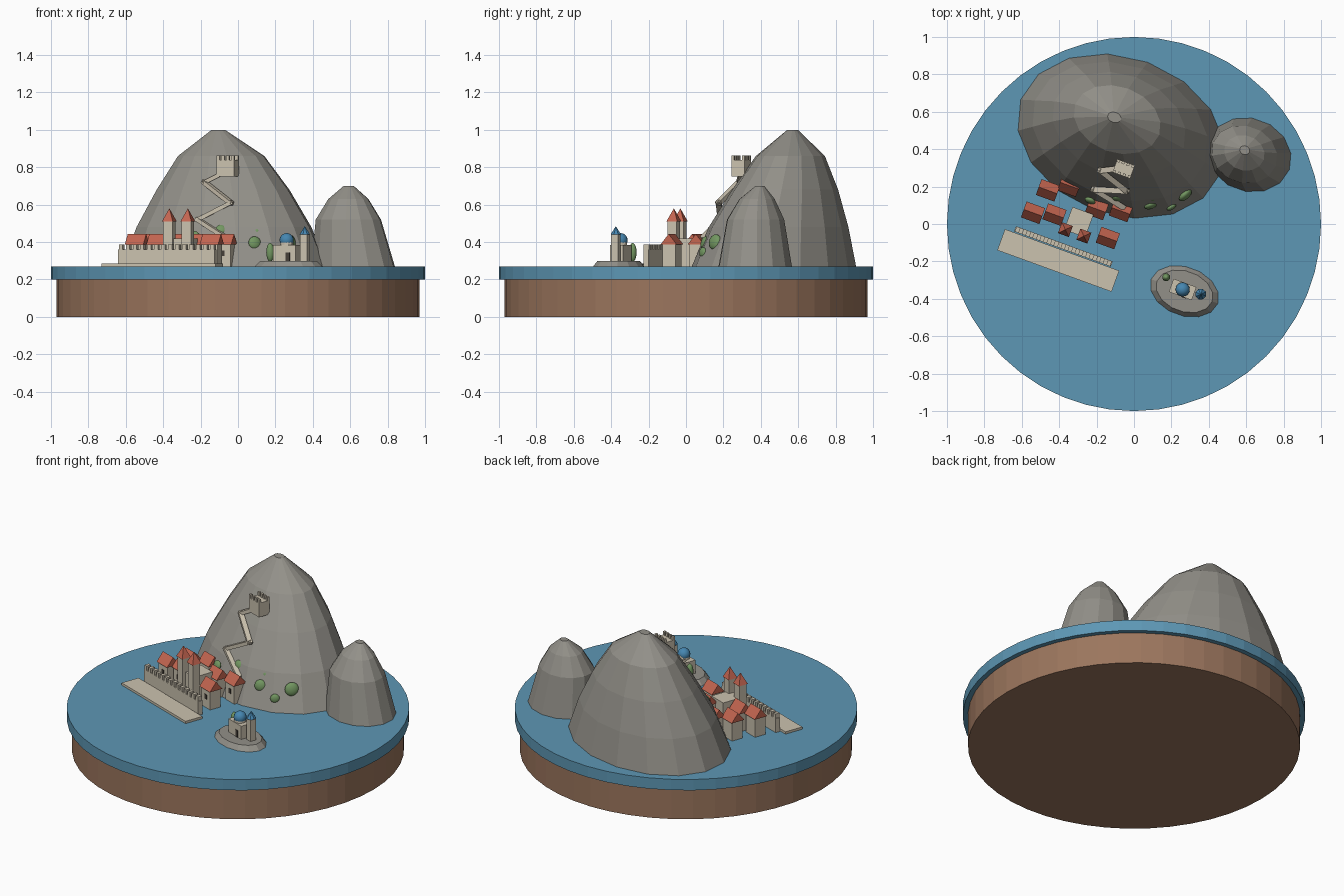
import bpy, bmesh, math
from mathutils import Matrix, Vector

cube = bpy.data.objects.get("Cube")
if cube:
    bpy.data.objects.remove(cube, do_unlink=True)

TILT = math.radians(-20)   # shared heading of the town and the rocks
SEA = 0.27                 # water level


def material(name, rgb):
    m = bpy.data.materials.new(name)
    m.use_nodes = True
    m.diffuse_color = (*rgb, 1)
    m.node_tree.nodes["Principled BSDF"].inputs["Base Color"].default_value = (*rgb, 1)
    return m


EARTH = material("earth brown", (0.33, 0.18, 0.11))
WATER = material("sea blue", (0.11, 0.31, 0.46))
ROCK = material("rock grey", (0.29, 0.28, 0.25))
STONE = material("pale stone", (0.60, 0.54, 0.43))
TILE = material("red tile", (0.55, 0.13, 0.08))
BLUE = material("dome blue", (0.06, 0.24, 0.44))
LEAF = material("leaf green", (0.17, 0.31, 0.12))
DARK = material("dark opening", (0.06, 0.05, 0.04))


def finish(name, bm, mat, smooth=False):
    bmesh.ops.recalc_face_normals(bm, faces=bm.faces)
    me = bpy.data.meshes.new(name)
    bm.to_mesh(me)
    bm.free()
    me.materials.append(mat)
    for p in me.polygons:
        p.use_smooth = smooth
    ob = bpy.data.objects.new(name, me)
    bpy.context.collection.objects.link(ob)
    return ob


def place(x, y, z, rot=TILT):
    return Matrix.Translation((x, y, z)) @ Matrix.Rotation(rot, 4, "Z")


def add_box(bm, frame, size, offset=(0, 0, 0)):
    """Box standing on the frame's ground at the offset."""
    w, d, h = size
    centre = Vector(offset) + Vector((0, 0, h / 2))
    bmesh.ops.create_cube(bm, size=1, matrix=frame @ Matrix.Translation(centre)
                          @ Matrix.Diagonal((w, d, h, 1)))


def box(name, frame, size, mat, offset=(0, 0, 0)):
    bm = bmesh.new()
    add_box(bm, frame, size, offset)
    return finish(name, bm, mat)


def cone(name, frame, r1, r2, h, sides, mat, turn=0.0):
    bm = bmesh.new()
    bmesh.ops.create_cone(bm, cap_ends=True, segments=sides, radius1=r1, radius2=r2, depth=h,
                          matrix=frame @ Matrix.Translation((0, 0, h / 2)) @ Matrix.Rotation(turn, 4, "Z"))
    return finish(name, bm, mat)


def rock(name, rings, a, b, sides):
    """Stack of tilted elliptical rings: (x, y, z, scale)."""
    bm = bmesh.new()
    loops = []
    for x, y, z, s in rings:
        frame = place(x, y, z)
        angles = [math.tau * i / sides for i in range(sides)]
        loops.append([bm.verts.new(frame @ Vector((a * s * math.cos(t), b * s * math.sin(t), 0)))
                      for t in angles])
    for low, high in zip(loops, loops[1:]):
        for i in range(sides):
            j = (i + 1) % sides
            bm.faces.new((low[i], low[j], high[j], high[i]))
    bm.faces.new(loops[0])
    bm.faces.new(loops[-1])
    return finish(name, bm, ROCK)


def blob(name, centre, scale, normal, mat):
    bm = bmesh.new()
    turn = Vector(normal).to_track_quat("Z", "Y").to_matrix().to_4x4()
    bmesh.ops.create_uvsphere(bm, u_segments=16, v_segments=10, radius=1,
                              matrix=Matrix.Translation(centre) @ turn @ Matrix.Diagonal((*scale, 1)))
    return finish(name, bm, mat, True)


def gable(name, frame, w, d, h):
    """Ridge roof running along the frame's x."""
    bm = bmesh.new()
    ends = []
    for x in (-w / 2, w / 2):
        ends.append([bm.verts.new(frame @ Vector(p))
                     for p in ((x, -d / 2, 0), (x, d / 2, 0), (x, 0, h))])
    bm.faces.new(ends[0])
    bm.faces.new(ends[1])
    for i in range(3):
        j = (i + 1) % 3
        bm.faces.new((ends[0][i], ends[0][j], ends[1][j], ends[1][i]))
    return finish(name, bm, TILE)


# Round base and sea
cone("earth_base", place(0, 0, 0, 0), 0.97, 0.97, 0.2, 48, EARTH)
cone("sea", place(0, 0, 0.2, 0), 1, 1, SEA - 0.2, 48, WATER)

# Mountains and islet
rock("main_mountain", [(-0.07, 0.47, SEA, 1), (-0.075, 0.495, 0.48, 0.85), (-0.08, 0.53, 0.68, 0.645),
                       (-0.09, 0.558, 0.86, 0.42), (-0.105, 0.57, 1.0, 0.065)], 0.57, 0.42, 16)
rock("side_mountain", [(0.615, 0.37, SEA, 1), (0.59, 0.372, 0.52, 0.78), (0.59, 0.38, 0.63, 0.48),
                       (0.592, 0.395, 0.7, 0.12)], 0.23, 0.195, 14)
rock("islet", [(0.27, -0.36, SEA, 1), (0.27, -0.36, 0.30, 0.83)], 0.19, 0.13, 14)

# Quay and crenellated sea wall
quay = place(-0.405, -0.195, SEA)
box("quay", quay, (0.65, 0.12, 0.015), STONE)
bm = bmesh.new()
add_box(bm, quay, (0.55, 0.03, 0.09), (0, 0.08, 0))
MERLONS = 14
for i in range(MERLONS):
    add_box(bm, quay, (0.022, 0.03, 0.03), (-0.26 + 0.52 * i / (MERLONS - 1), 0.08, 0.088))
finish("sea_wall", bm, STONE)

# Houses
for i, (x, y) in enumerate([(-0.46, 0.18), (-0.345, 0.205), (-0.54, 0.06), (-0.425, 0.05),
                            (-0.20, 0.08), (-0.07, 0.07), (-0.14, -0.075)], 1):
    f = place(x, y, SEA)
    box(f"house_{i}", f, (0.09, 0.075, 0.12), STONE)
    gable(f"house_roof_{i}", place(x, y, SEA + 0.118), 0.105, 0.09, 0.055)
    box(f"house_window_{i}", f, (0.022, 0.004, 0.03), DARK, (0, -0.038, 0.055))

# Church with twin towers
church = place(-0.295, 0.01, SEA)
box("church_hall", church, (0.12, 0.13, 0.15), STONE)
for side, (x, y) in {"left": (-0.268, -0.065), "right": (-0.367, -0.03)}.items():
    f = place(x, y, SEA)
    box(f"church_tower_{side}", f, (0.052, 0.052, 0.24), STONE)
    cone(f"church_spire_{side}", place(x, y, SEA + 0.24), 0.044, 0, 0.07, 4, TILE, math.pi / 4)

# Zigzag stair up the slope
path = [Vector(p) for p in ((-0.06, 0.09, 0.42), (-0.215, 0.185, 0.52), (-0.04, 0.175, 0.61),
                            (-0.18, 0.285, 0.72), (-0.06, 0.30, 0.78))]
bm = bmesh.new()
for p, q in zip(path, path[1:]):
    along = (q - p).normalized()
    across = Vector((0, 0, 1)).cross(along).normalized()
    up = along.cross(across)
    frame = Matrix((along, across, up)).transposed().to_4x4()
    frame.translation = (p + q) / 2
    add_box(bm, frame, ((q - p).length + 0.02, 0.03, 0.022), (0, 0, -0.011))
finish("zigzag_stair", bm, STONE)

# Mountain fort
fort = place(-0.055, 0.295, 0.75)
bm = bmesh.new()
add_box(bm, fort, (0.1, 0.075, 0.09))
for i in range(4):
    for y in (-0.03, 0.03):
        add_box(bm, fort, (0.016, 0.015, 0.025), (-0.042 + 0.028 * i, y, 0.088))
finish("mountain_fort", bm, STONE)

# Islet chapel and bell tower
chapel = place(0.26, -0.35, 0.30)
box("chapel", chapel, (0.13, 0.075, 0.085), STONE)
box("chapel_door", chapel, (0.024, 0.004, 0.045), DARK, (0.02, -0.038, 0))
cone("chapel_drum", place(0.26, -0.35, 0.384), 0.036, 0.036, 0.028, 12, STONE)
blob("chapel_dome", (0.26, -0.35, 0.41), (0.038, 0.038, 0.038), (0, 0, 1), BLUE)
box("bell_tower", place(0.357, -0.375, 0.30), (0.04, 0.04, 0.14), STONE)
cone("bell_tower_roof", place(0.357, -0.375, 0.44), 0.03, 0, 0.045, 8, BLUE)

# Bushes pressed against the slope, and the islet tree
peak = Vector((-0.08, 0.53, 0.30))
for i, (x, y, z, r) in enumerate([(0.09, 0.10, 0.395, 0.036), (0.11, 0.14, 0.455, 0.027),
                                  (0.275, 0.155, 0.40, 0.042), (0.2, 0.09, 0.345, 0.028),
                                  (-0.09, 0.14, 0.465, 0.03), (-0.235, 0.125, 0.43, 0.03)], 1):
    c = Vector((x, y, z))
    blob(f"bush_{i}", c, (r, r, r * 0.5), c - peak, LEAF)
blob("islet_tree", (0.172, -0.285, 0.345), (0.021, 0.021, 0.05), (0, 0, 1), LEAF)
